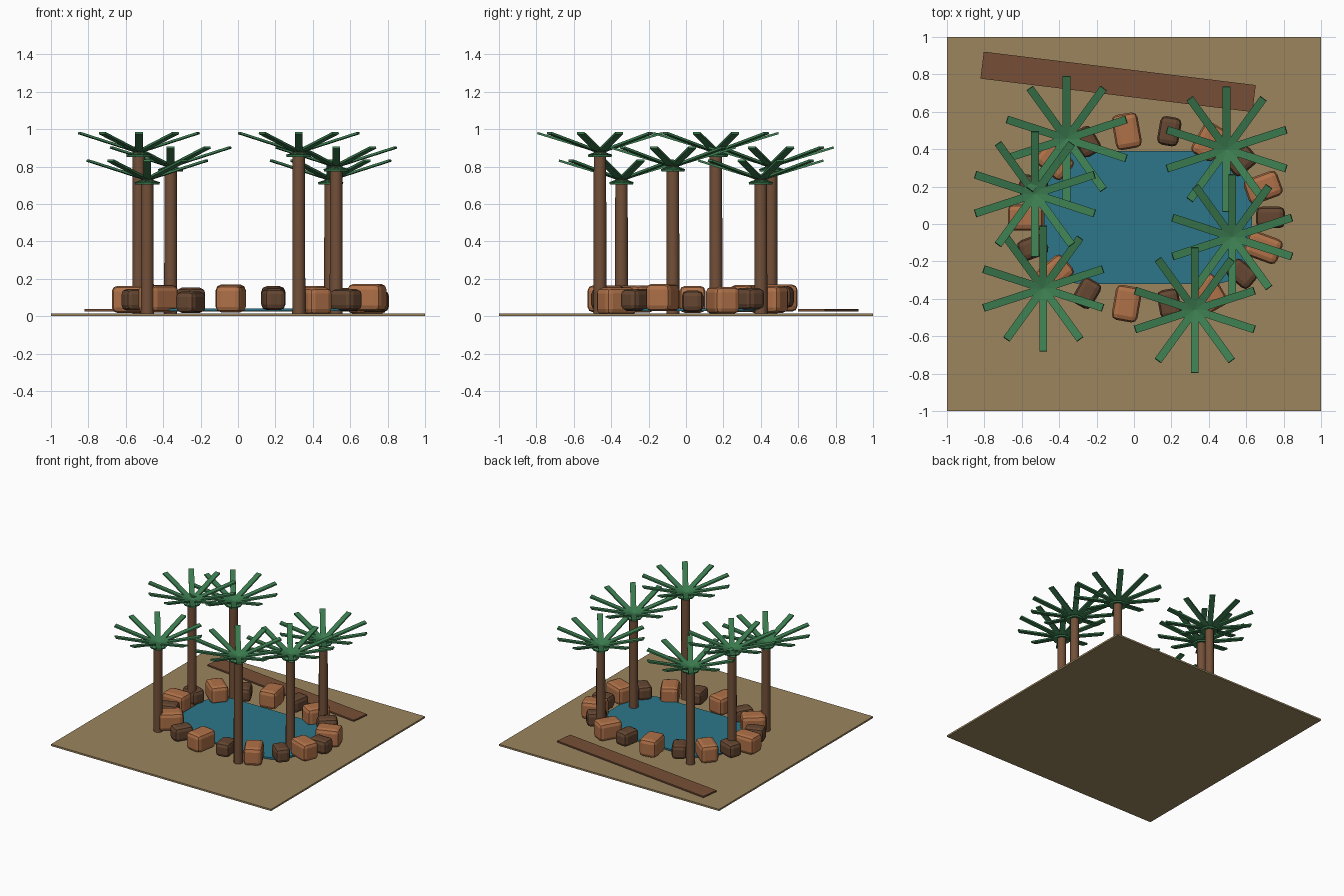
import bpy, bmesh
from math import sin, cos, pi, radians
from mathutils import Matrix, Vector

if "Cube" in bpy.data.objects:
    bpy.data.objects.remove(bpy.data.objects["Cube"], do_unlink=True)


def material(name, r, g, b):
    m = bpy.data.materials.new(name)
    m.use_nodes = True
    m.diffuse_color = (r, g, b, 1)
    m.node_tree.nodes["Principled BSDF"].inputs["Base Color"].default_value = (r, g, b, 1)
    return m


SAND = material("sand", 0.33, 0.235, 0.112)
WATER = material("water", 0.026, 0.181, 0.254)
CLAY = material("light_rock", 0.43, 0.165, 0.065)
UMBER = material("dark_rock", 0.13, 0.062, 0.031)
BARK = material("bark", 0.17, 0.08, 0.04)
LEAF = material("palm_green", 0.045, 0.205, 0.08)
WOOD = material("path_brown", 0.18, 0.078, 0.038)


def finish(bm, name, mat, location=(0, 0, 0), turn=0.0):
    mesh = bpy.data.meshes.new(name)
    bm.to_mesh(mesh)
    bm.free()
    mesh.materials.append(mat)
    obj = bpy.data.objects.new(name, mesh)
    obj.location = location
    obj.rotation_euler.z = turn
    bpy.context.collection.objects.link(obj)
    return obj


def add_box(bm, size, matrix=Matrix()):
    bmesh.ops.create_cube(bm, size=1, matrix=matrix @ Matrix.Diagonal((*size, 1)))


def box(name, size, mat, location, turn=0.0):
    bm = bmesh.new()
    add_box(bm, size)
    return finish(bm, name, mat, location, turn)


def bevel(obj, width, segments):
    mod = obj.modifiers.new("rounding", "BEVEL")
    mod.width = width
    mod.segments = segments
    mod.limit_method = "NONE"


# Ground slab and the straight path behind the pool
box("ground", (2, 2, 0.014), SAND, (0, 0, 0.007))
box("path", (1.465, 0.145, 0.012), WOOD, (-0.085, 0.76, 0.032), radians(-7))

# Pool: thin slab with rounded corners
CENTRE = Vector((0.075, 0.035))
HALF_X, HALF_Y, CORNER, STEPS = 0.555, 0.355, 0.2, 8
bm = bmesh.new()
outline = []
for quarter in range(4):
    sx = 1 if quarter in (0, 3) else -1
    sy = 1 if quarter < 2 else -1
    for i in range(STEPS + 1):
        a = (quarter + i / STEPS) * pi / 2
        outline.append(bm.verts.new((sx * (HALF_X - CORNER) + CORNER * cos(a),
                                     sy * (HALF_Y - CORNER) + CORNER * sin(a), 0)))
base = bm.faces.new(outline)
top = bmesh.ops.extrude_face_region(bm, geom=[base])
bmesh.ops.translate(bm, vec=(0, 0, 0.014),
                    verts=[v for v in top["geom"] if isinstance(v, bmesh.types.BMVert)])
bmesh.ops.recalc_face_normals(bm, faces=bm.faces)
finish(bm, "pool", WATER, (*CENTRE, 0.028))

# Ring of alternating dark and light rounded rocks
heights = [0.08, 0.085, 0.093, 0.09, 0.103, 0.097, 0.095, 0.095, 0.09,
           0.09, 0.088, 0.093, 0.075, 0.093, 0.09, 0.08, 0.088, 0.1]
for i, z in enumerate(heights):
    a = i * 2 * pi / len(heights)
    place = (CENTRE.x + 0.655 * cos(a), CENTRE.y + 0.468 * sin(a), z)
    if i % 2:
        rock = box(f"light_rock_{i}", (0.19, 0.14, 0.145), CLAY, place, a)
    else:
        rock = box(f"dark_rock_{i}", (0.155, 0.115, 0.115), UMBER, place, a)
    bevel(rock, 0.03, 2)


# Palms: a plain trunk and ten upswept fronds that cross through its top
def palm(number, x, y, height):
    bm = bmesh.new()
    bmesh.ops.create_cone(bm, cap_ends=True, segments=12, radius1=0.035, radius2=0.033,
                          depth=height - 0.012)
    trunk = finish(bm, f"palm_trunk_{number}", BARK, (x, y, (height + 0.012) / 2))
    for p in trunk.data.polygons:
        p.use_smooth = len(p.vertices) == 4
    bm = bmesh.new()
    for i in range(10):
        swing = Matrix.Rotation(pi / 10 + i * pi / 5, 4, "Z")
        tilt = Matrix.Rotation(radians(-17), 4, "Y")
        shift = Matrix.Translation((0.142, 0, 0))
        add_box(bm, (0.416, 0.042, 0.012), swing @ tilt @ shift)
    finish(bm, f"palm_fronds_{number}", LEAF, (x, y, height))


palms = [(-0.36, 0.455, 0.8), (-0.53, 0.16, 0.877), (-0.485, -0.345, 0.73),
         (0.325, -0.46, 0.877), (0.525, -0.07, 0.8), (0.495, 0.4, 0.73)]
for number, spot in enumerate(palms, 1):
    palm(number, *spot)
